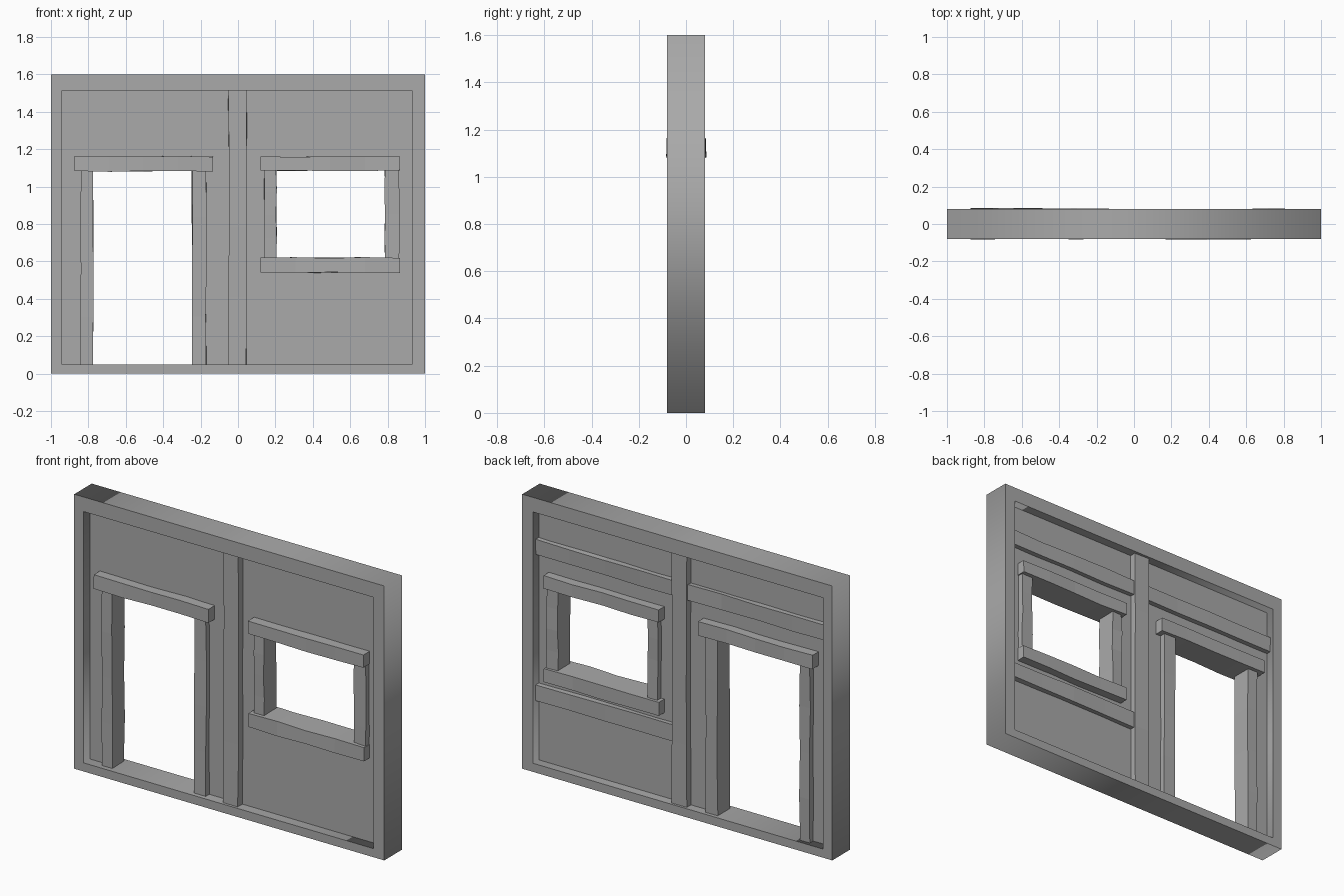
import bpy, bmesh, random
from mathutils import Vector

random.seed(4)
cube = bpy.data.objects.get("Cube")
if cube:
    bpy.data.objects.remove(cube)

grey = bpy.data.materials.new("plain grey")
grey.use_nodes = True
colour = (0.4, 0.4, 0.4, 1)
grey.diffuse_color = colour
grey.node_tree.nodes["Principled BSDF"].inputs["Base Color"].default_value = colour


def add_object(name, bm):
    """Turn a bmesh into a grey object."""
    bmesh.ops.recalc_face_normals(bm, faces=bm.faces)
    mesh = bpy.data.meshes.new(name)
    bm.to_mesh(mesh)
    bm.free()
    mesh.materials.append(grey)
    obj = bpy.data.objects.new(name, mesh)
    bpy.context.collection.objects.link(obj)
    return obj


def rect(x0, x1, z0, z1):
    return [(x0, z0), (x1, z0), (x1, z1), (x0, z1)]


def slab(name, outlines, y0, y1):
    """Upright slab from an outline, with further outlines as holes."""
    curve = bpy.data.curves.new(name, "CURVE")
    curve.dimensions = "2D"
    curve.fill_mode = "BOTH"
    curve.extrude = (y1 - y0) / 2
    for outline in outlines:
        spline = curve.splines.new("POLY")
        spline.points.add(len(outline) - 1)
        for point, (x, z) in zip(spline.points, outline):
            point.co = (x, z, 0, 1)
        spline.use_cyclic_u = True
    temp = bpy.data.objects.new(name, curve)
    bpy.context.collection.objects.link(temp)
    graph = bpy.context.evaluated_depsgraph_get()
    mesh = bpy.data.meshes.new_from_object(temp.evaluated_get(graph))
    bm = bmesh.new()
    bm.from_mesh(mesh)
    bpy.data.objects.remove(temp)
    bpy.data.curves.remove(curve)
    bpy.data.meshes.remove(mesh)
    bmesh.ops.remove_doubles(bm, verts=bm.verts, dist=1e-5)
    for v in bm.verts:
        v.co = Vector((v.co.x, (y0 + y1) / 2 - v.co.z, v.co.y))
    return add_object(name, bm)


def timber(name, x0, x1, z0, z1, y0, y1, wobble=0.003):
    """Rough-hewn bar whose inner sections wander a little."""
    bm = bmesh.new()
    upright = z1 - z0 > x1 - x0
    rings = []
    for i in range(5):
        t = i / 4
        if upright:
            z = z0 + (z1 - z0) * t
            corners = [(x0, y0, z), (x1, y0, z), (x1, y1, z), (x0, y1, z)]
        else:
            x = x0 + (x1 - x0) * t
            corners = [(x, y0, z0), (x, y1, z0), (x, y1, z1), (x, y0, z1)]
        ring = []
        for c in corners:
            shift = Vector([random.uniform(-wobble, wobble) for _ in range(3)])
            shift[2 if upright else 0] = 0
            ring.append(bm.verts.new(Vector(c) + shift))
        rings.append(ring)
    for a, b in zip(rings, rings[1:]):
        for k in range(4):
            n = (k + 1) % 4
            bm.faces.new((a[k], a[n], b[n], b[k]))
    bm.faces.new(rings[0])
    bm.faces.new(rings[-1])
    return add_object(name, bm)


# Outer frame
slab("outer_frame", [rect(-1, 1, 0, 1.6), rect(-0.94, 0.93, 0.05, 1.515)], -0.081, 0.081)

# Thin wall with a doorway notch and a window hole
wall = [(-0.96, 0.02), (-0.8, 0.02), (-0.8, 1.11), (-0.22, 1.11),
        (-0.22, 0.02), (0.95, 0.02), (0.95, 1.54), (-0.96, 1.54)]
slab("wall_panel", [wall, rect(0.18, 0.81, 0.59, 1.11)], -0.022, 0.028)

# Centre post
timber("centre_post", -0.05, 0.045, 0.04, 1.53, -0.063, 0.066)

# Doorway
for side, x0, x1 in (("right", -0.84, -0.775), ("left", -0.245, -0.17)):
    timber("door_jamb_" + side, x0, x1, 0.04, 1.1, -0.054, 0.06)
timber("door_lintel", -0.875, -0.135, 1.082, 1.162, -0.081, 0.084)

# Window
for side, x0, x1 in (("right", 0.14, 0.205), ("left", 0.785, 0.86)):
    timber("window_jamb_" + side, x0, x1, 0.6, 1.1, -0.054, 0.06)
timber("window_lintel", 0.12, 0.865, 1.085, 1.16, -0.082, 0.08)
timber("window_sill", 0.12, 0.865, 0.54, 0.62, -0.077, 0.077)

# Horizontal rails on the back
for name, x0, x1, z0, z1 in (("upper_rail_left", 0.03, 0.94, 1.255, 1.345),
                             ("upper_rail_right", -0.95, -0.04, 1.255, 1.345),
                             ("lower_rail_left", 0.03, 0.94, 0.405, 0.5)):
    timber(name, x0, x1, z0, z1, 0.01, 0.057)
